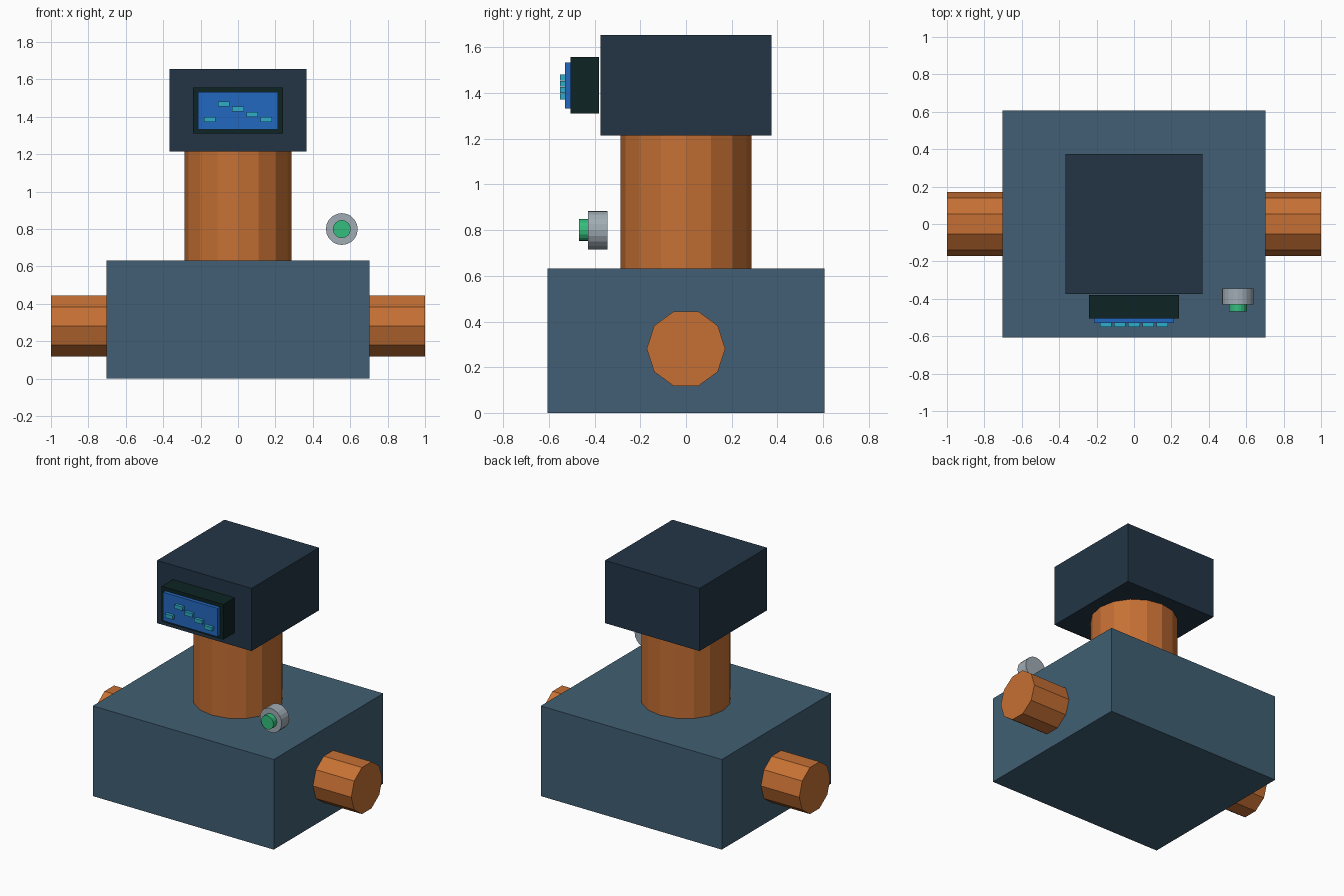
import bpy
import math
from mathutils import Matrix

default = bpy.data.objects.get("Cube")
if default:
    bpy.data.objects.remove(default, do_unlink=True)


def material(name, rgb):
    """Flat material from 0-255 display values, converted to linear."""
    linear = [((c / 255 + 0.055) / 1.055) ** 2.4 for c in rgb]
    mat = bpy.data.materials.new(name)
    mat.use_nodes = True
    mat.diffuse_color = (*linear, 1)
    mat.node_tree.nodes["Principled BSDF"].inputs["Base Color"].default_value = (*linear, 1)
    return mat


slate = material("slate blue", (65, 95, 115))
copper = material("copper orange", (198, 112, 52))
navy = material("dark navy", (35, 53, 70))
black = material("green black", (13, 35, 35))
blue = material("screen blue", (36, 104, 192))
cyan = material("trace cyan", (45, 172, 200))
grey = material("light grey", (160, 172, 180))
green = material("button green", (52, 190, 125))


def box(name, low, high, mat):
    """Box between two opposite corners."""
    size = [h - l for l, h in zip(low, high)]
    centre = [(l + h) / 2 for l, h in zip(low, high)]
    bpy.ops.mesh.primitive_cube_add(size=1, location=centre)
    obj = bpy.context.object
    obj.name = name
    obj.data.transform(Matrix.Diagonal((*size, 1)))
    obj.data.materials.append(mat)
    return obj


def cylinder(name, sides, radius, length, centre, axis, mat):
    """Prism along x, y or z, with a corner on a horizontal axis."""
    bpy.ops.mesh.primitive_cylinder_add(vertices=sides, radius=radius, depth=length, location=centre)
    obj = bpy.context.object
    obj.name = name
    if axis == "X":
        obj.data.transform(Matrix.Rotation(math.pi / 2, 4, "Y"))
    elif axis == "Y":
        obj.data.transform(Matrix.Rotation(math.pi / 2, 4, "X"))
    obj.data.materials.append(mat)
    return obj


# Valve body, pipe passing through it, neck and head
box("valve_body", (-0.703, -0.607, 0), (0.703, 0.607, 0.633), slate)
cylinder("through_pipe", 10, 0.172, 2, (0, 0, 0.281), "X", copper)
cylinder("neck", 16, 0.287, 0.585, (0, 0, 0.925), "Z", copper)
box("head", (-0.367, -0.374, 1.215), (0.367, 0.374, 1.655), navy)

# Display on the front of the head
box("display_housing", (-0.24, -0.505, 1.311), (0.24, -0.38, 1.558), black)
box("screen", (-0.213, -0.53, 1.333), (0.213, -0.505, 1.533), blue)
trace_heights = (1.385, 1.468, 1.441, 1.413, 1.385)
for i, z in enumerate(trace_heights):
    x = (i - 2) * 0.076
    box(f"trace_segment_{i + 1}", (x - 0.031, -0.551, z - 0.013), (x + 0.031, -0.525, z + 0.013), cyan)

# Floating push button
cylinder("button_collar", 20, 0.085, 0.085, (0.555, -0.387, 0.8), "Y", grey)
cylinder("button", 16, 0.048, 0.04, (0.555, -0.448, 0.8), "Y", green)
